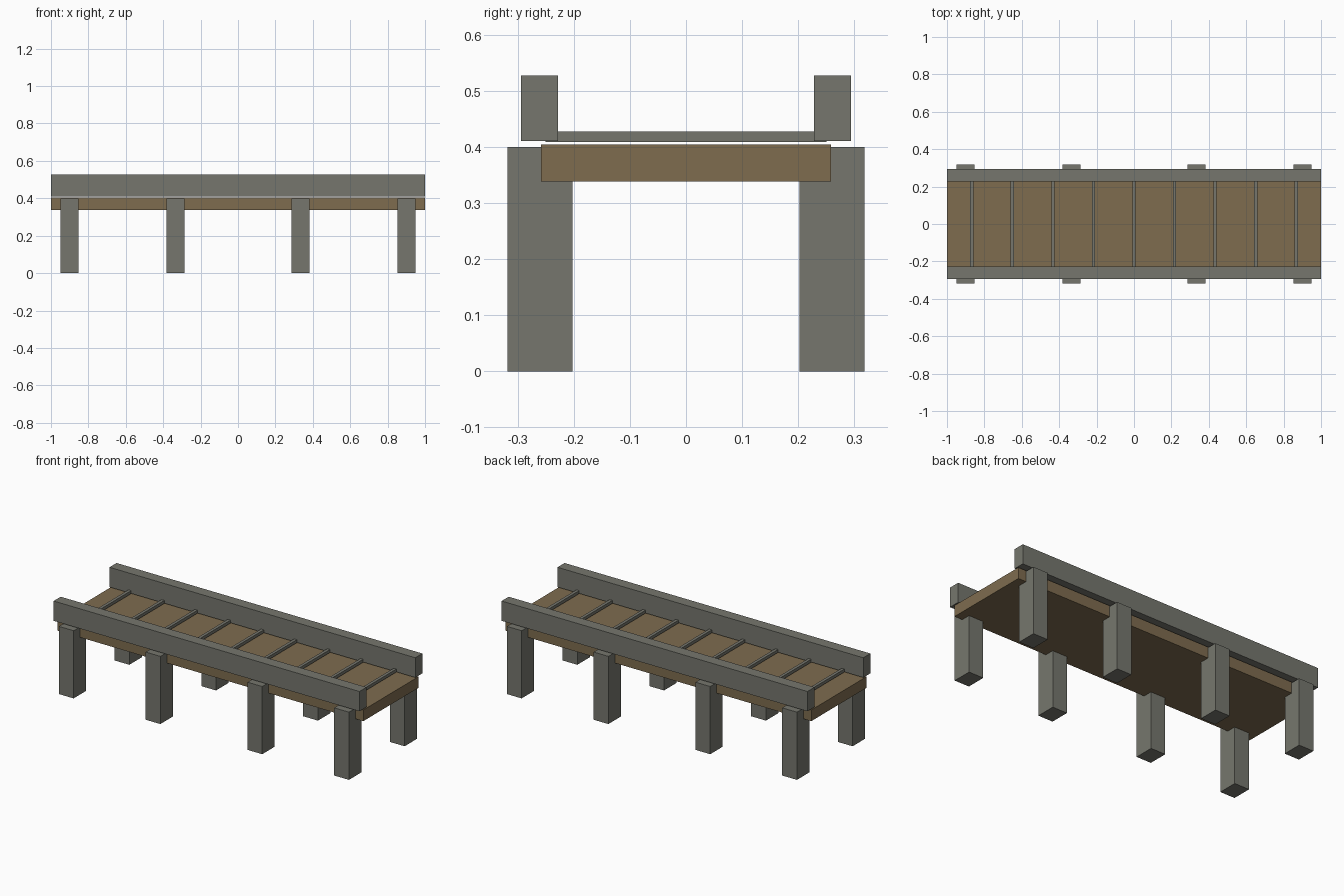
import bpy

if "Cube" in bpy.data.objects:
    bpy.data.objects.remove(bpy.data.objects["Cube"])


def material(name, rgb):
    m = bpy.data.materials.new(name)
    m.diffuse_color = (*rgb, 1.0)
    m.use_nodes = True
    m.node_tree.nodes["Principled BSDF"].inputs["Base Color"].default_value = m.diffuse_color
    return m


grey = material("weathered grey", (0.18, 0.183, 0.155))
brown = material("plank brown", (0.21, 0.15, 0.078))


def box(name, x, y, z, mat):
    """Box from (min, max) ranges on each axis."""
    verts = [(a, b, c) for a in x for b in y for c in z]
    faces = [(0, 1, 3, 2), (4, 6, 7, 5), (0, 4, 5, 1),
             (2, 3, 7, 6), (0, 2, 6, 4), (1, 5, 7, 3)]
    mesh = bpy.data.meshes.new(name)
    mesh.from_pydata(verts, [], faces)
    mesh.materials.append(mat)
    obj = bpy.data.objects.new(name, mesh)
    bpy.context.collection.objects.link(obj)
    return obj


# Deck
box("deck", (-1, 1), (-0.258, 0.258), (0.338, 0.404), brown)

# Thin cross slats floating just above the deck
for i in range(9):
    x = (i - 4) * 0.2167
    box(f"cross_slat_{i + 1}", (x - 0.009, x + 0.009), (-0.25, 0.25),
        (0.409, 0.427), grey)

# Side rails and support posts
for side, s in (("front", -1), ("back", 1)):
    box(f"{side}_rail", (-1, 1), sorted((s * 0.228, s * 0.294)),
        (0.41, 0.527), grey)
    for i, x in enumerate((-0.9, -0.333, 0.333, 0.9)):
        box(f"{side}_post_{i + 1}", (x - 0.048, x + 0.048),
            sorted((s * 0.202, s * 0.318)), (0, 0.4), grey)
